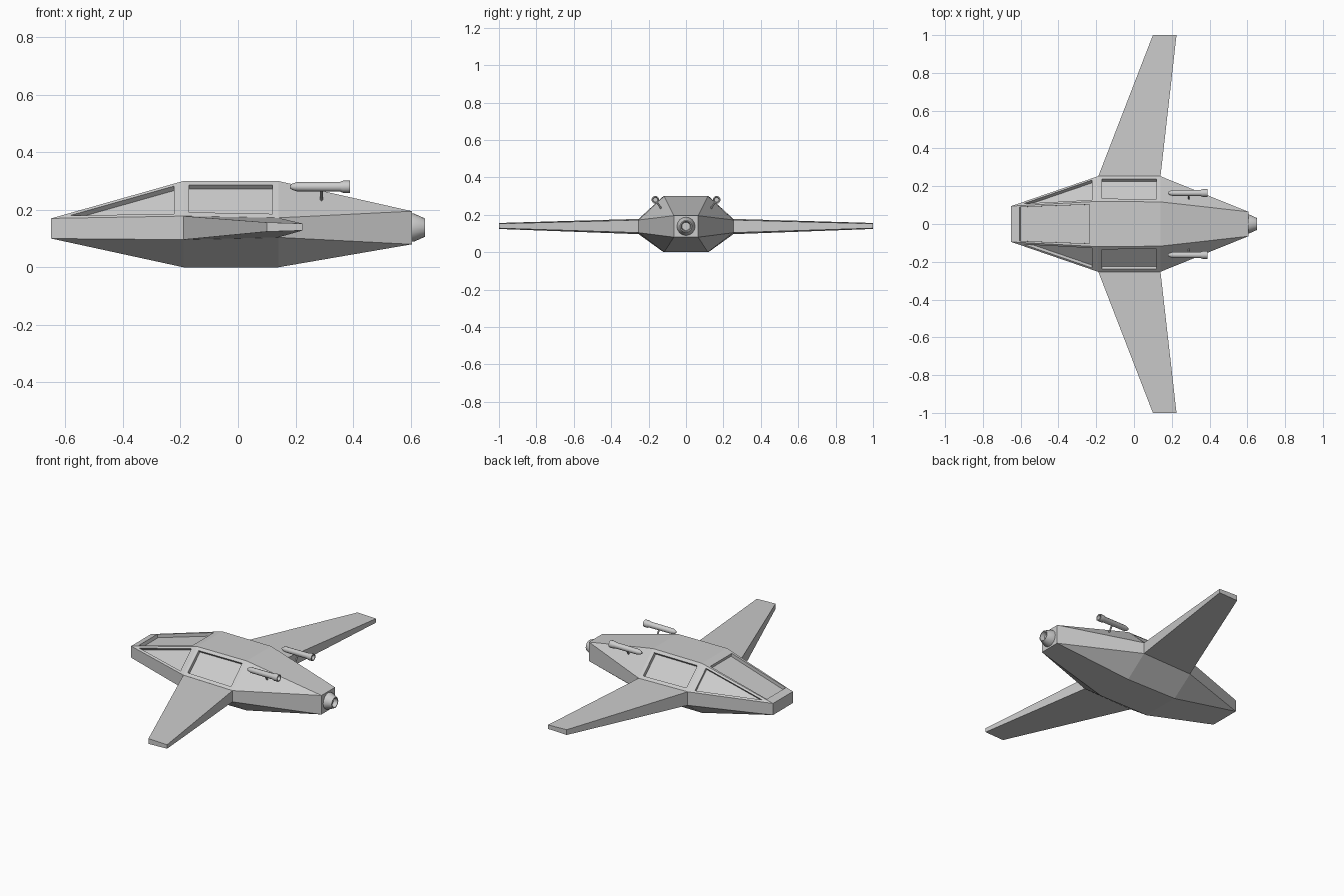
import bpy, bmesh, math
from mathutils import Vector, Matrix

if "Cube" in bpy.data.objects:
    bpy.data.objects.remove(bpy.data.objects["Cube"])


def finish(bm, name, smooth=False):
    bmesh.ops.recalc_face_normals(bm, faces=bm.faces)
    me = bpy.data.meshes.new(name)
    bm.to_mesh(me)
    bm.free()
    ob = bpy.data.objects.new(name, me)
    bpy.context.collection.objects.link(ob)
    if smooth:
        bpy.context.view_layer.objects.active = ob
        ob.select_set(True)
        bpy.ops.object.shade_smooth_by_angle(angle=math.radians(35))
        ob.select_set(False)
    return ob


def loft(rings):
    """Join rings of points into a closed faceted body."""
    bm = bmesh.new()
    vs = [[bm.verts.new(p) for p in r] for r in rings]
    n = len(vs[0])
    for a, b in zip(vs, vs[1:]):
        for i in range(n):
            j = (i + 1) % n
            bm.faces.new((a[i], a[j], b[j], b[i]))
    bm.faces.new(vs[0])
    bm.faces.new(vs[-1][::-1])
    bmesh.ops.remove_doubles(bm, verts=bm.verts, dist=1e-4)
    bmesh.ops.recalc_face_normals(bm, faces=bm.faces)
    return bm


def lathe(name, profile, y, z, sides=16):
    """Revolve (x, radius) points about an x-parallel axis."""
    rings = [[(x, y + r * math.cos(2 * math.pi * i / sides),
               z + r * math.sin(2 * math.pi * i / sides)) for i in range(sides)]
             for x, r in profile]
    return finish(loft(rings), name, True)


# Hull: octagonal sections that collapse to rectangles at nose and tail
def section(x, wt, zt, wm, zu, zl, wb, zb):
    half = [(wt, zt), (wm, zu), (wm, zl), (wb, zb)]
    return [(x, w, z) for w, z in half] + [(x, -w, z) for w, z in half[::-1]]


hull = loft([
    section(-0.65, 0.095, 0.17, 0.095, 0.17, 0.10, 0.095, 0.10),
    section(-0.19, 0.12, 0.30, 0.253, 0.178, 0.096, 0.12, 0.0),
    section(0.14, 0.117, 0.30, 0.253, 0.172, 0.104, 0.117, 0.0),
    section(0.605, 0.065, 0.195, 0.065, 0.195, 0.08, 0.065, 0.08)])

# Recessed windows: windscreen, triangular front panes, square side panes
screen, tris, sides = [], [], []
for f in hull.faces:
    c = f.calc_center_median()
    if f.normal.z < 0.3:
        continue
    if c.x < -0.2:
        (screen if abs(c.y) < 0.01 else tris).append(f)
    elif c.x < 0.05 and abs(c.y) > 0.1:
        sides.append(f)


def frame(faces, t):
    bmesh.ops.inset_individual(hull, faces=faces, thickness=t, use_even_offset=True)


frame(screen, 0.01)
for v in screen[0].verts:
    front = v.co.x < -0.4
    x = -0.605 if front else -0.235
    v.co = (x, math.copysign(0.09 if front else 0.103, v.co.y),
            0.17 + (x + 0.65) / 0.46 * 0.13)
frame(tris, 0.0125)
for f in tris:
    tip = min((v.co.copy() for v in f.verts), key=lambda p: p.x)
    for v in f.verts:
        v.co = v.co.lerp(tip, 0.055)
frame(sides, 0.02)
for f in screen + tris + sides:
    f.normal_update()
    push = f.normal * -0.02
    ex = bmesh.ops.extrude_discrete_faces(hull, faces=[f])
    bmesh.ops.translate(hull, verts=ex["faces"][0].verts, vec=push)
finish(hull, "hull")

# Wings, guns and gun mounts on both sides
for s, side in ((1, "left"), (-1, "right")):
    root = [(-0.19, 0.178), (-0.19, 0.096), (0.14, 0.104), (0.14, 0.172)]
    tip = [(0.10, 0.156), (0.10, 0.124), (0.225, 0.128), (0.225, 0.152)]
    finish(loft([[(x, s * 0.25, z) for x, z in root],
                 [(x, s * 1.0, z) for x, z in tip]]), side + "_wing")

    lathe(side + "_gun", [(0.18, 0.004), (0.187, 0.010), (0.205, 0.016),
                          (0.355, 0.017), (0.365, 0.021), (0.39, 0.021),
                          (0.39, 0.015), (0.37, 0.012)], s * 0.164, 0.28, 12)

    a, b = Vector((0.29, s * 0.164, 0.28)), Vector((0.29, s * 0.132, 0.232))
    bm = bmesh.new()
    rot = (b - a).to_track_quat('Z', 'Y').to_matrix().to_4x4()
    bmesh.ops.create_cone(bm, cap_ends=True, segments=8, radius1=0.005, radius2=0.005,
                          depth=(b - a).length,
                          matrix=Matrix.Translation((a + b) / 2) @ rot)
    finish(bm, side + "_gun_mount", True)

# Tail engine nozzle
lathe("engine_nozzle", [(0.60, 0.049), (0.612, 0.049), (0.65, 0.032),
                        (0.65, 0.027), (0.625, 0.022)], 0, 0.138)
